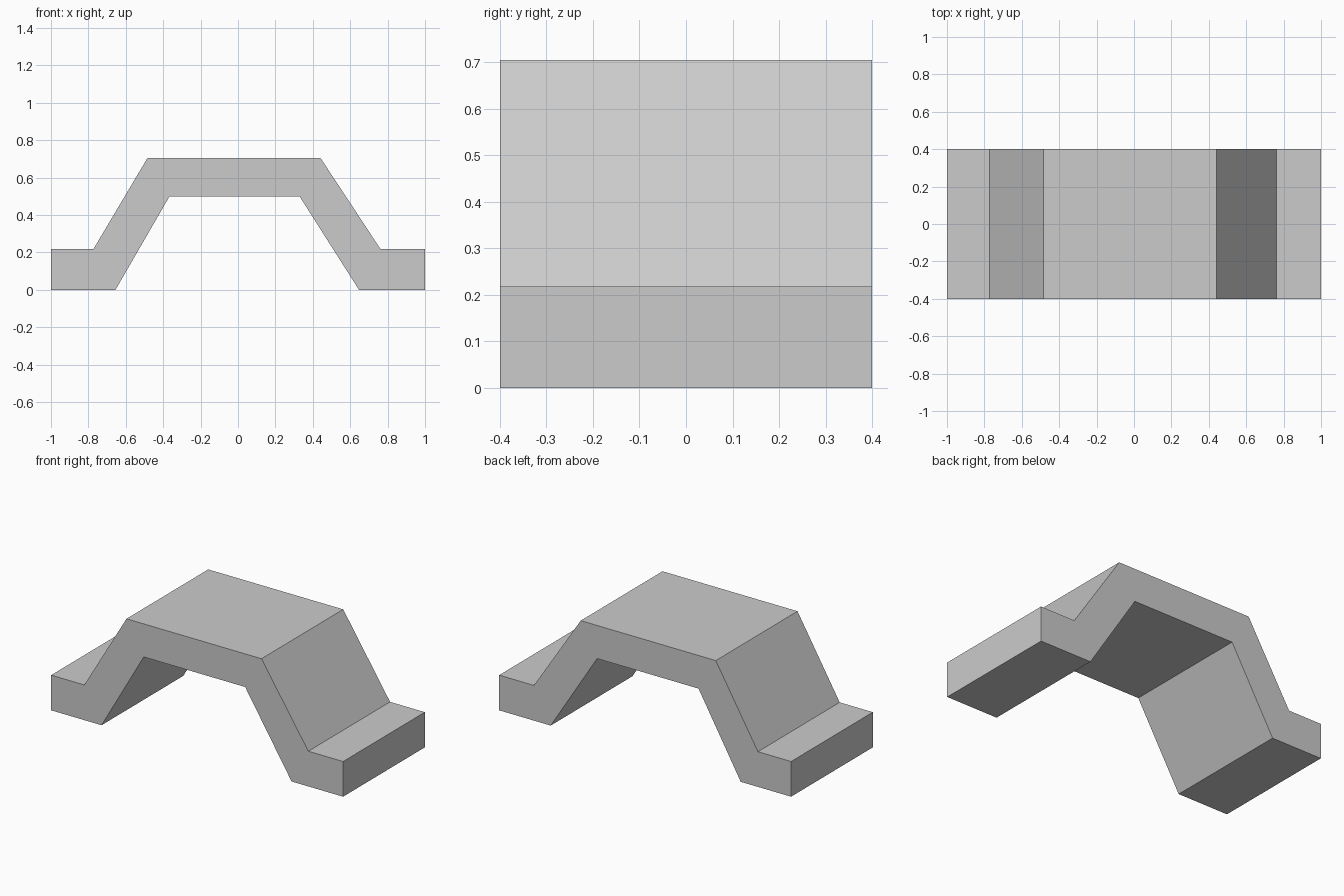
import bpy
import bmesh

# Remove the default cube
cube = bpy.data.objects.get("Cube")
if cube:
    bpy.data.objects.remove(cube, do_unlink=True)

# Plain grey material
grey = bpy.data.materials.new("light_grey")
grey.use_nodes = True
colour = (0.6, 0.6, 0.6, 1)
grey.diffuse_color = colour
grey.node_tree.nodes["Principled BSDF"].inputs["Base Color"].default_value = colour

# Side profile of the bracket: feet, sloping legs and raised deck
profile = [
    (-1, 0), (-0.655, 0), (-0.366, 0.5), (0.329, 0.5), (0.647, 0), (1, 0),
    (1, 0.218), (0.762, 0.218), (0.441, 0.705), (-0.484, 0.705),
    (-0.773, 0.218), (-1, 0.218),
]
HALF_DEPTH = 0.4


def extrude_profile(name, points, half_depth, material):
    """Extrude an x-z outline along y into a flat-shaded solid."""
    bm = bmesh.new()
    face = bm.faces.new([bm.verts.new((x, -half_depth, z)) for x, z in points])
    result = bmesh.ops.extrude_face_region(bm, geom=[face], use_keep_orig=True)
    verts = [g for g in result["geom"] if isinstance(g, bmesh.types.BMVert)]
    bmesh.ops.translate(bm, verts=verts, vec=(0, 2 * half_depth, 0))
    bmesh.ops.recalc_face_normals(bm, faces=bm.faces)
    mesh = bpy.data.meshes.new(name)
    bm.to_mesh(mesh)
    bm.free()
    mesh.materials.append(material)
    obj = bpy.data.objects.new(name, mesh)
    bpy.context.collection.objects.link(obj)
    return obj


extrude_profile("bridge_bracket", profile, HALF_DEPTH, grey)
